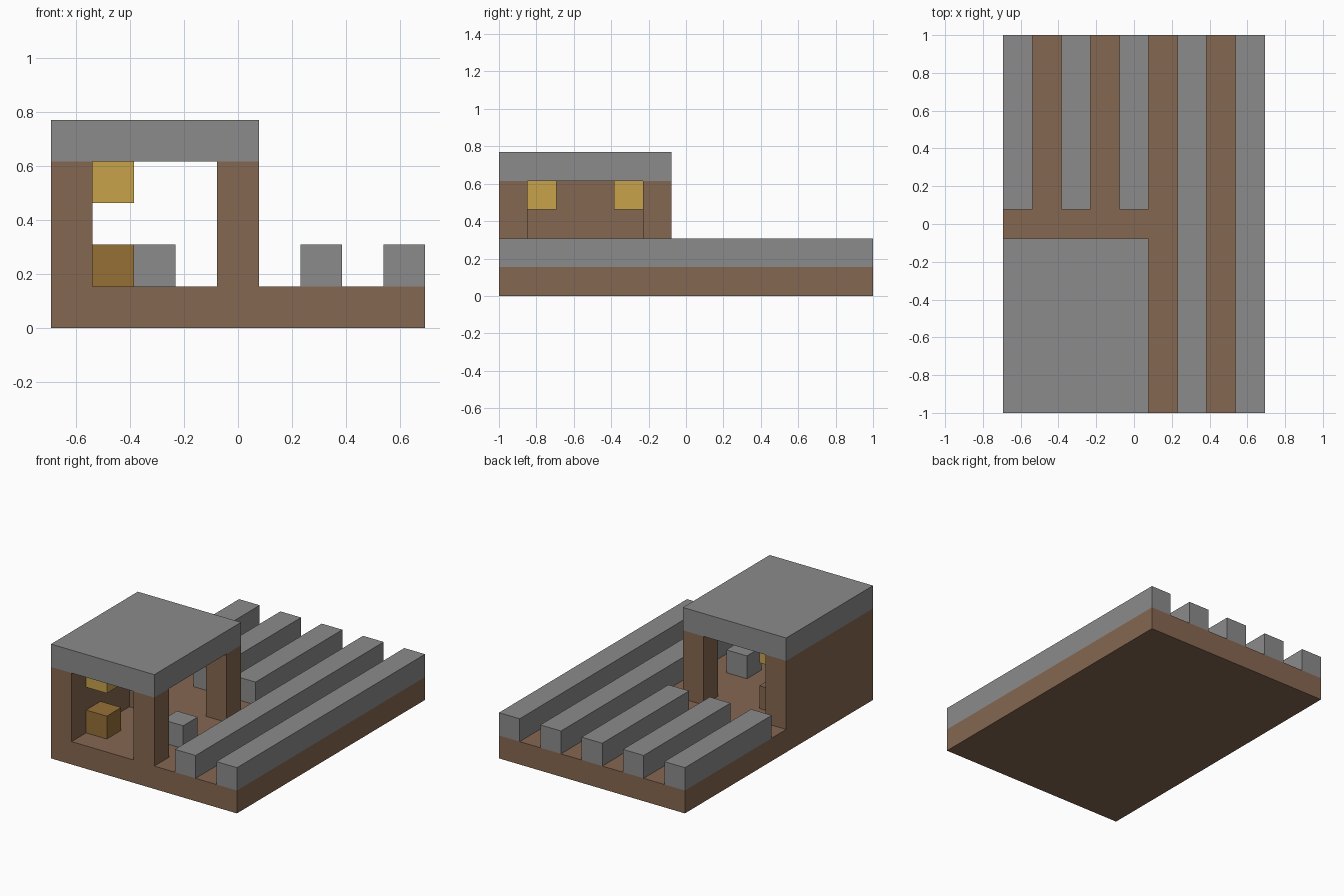
import bpy
import bmesh

U = 2 / 13            # one building block
WIDTH, DEPTH = 9, 13  # footprint in blocks

cube = bpy.data.objects.get("Cube")
if cube:
    bpy.data.objects.remove(cube, do_unlink=True)


def material(name, rgb):
    mat = bpy.data.materials.new(name)
    mat.use_nodes = True
    mat.diffuse_color = (*rgb, 1)
    bsdf = next(n for n in mat.node_tree.nodes if n.type == 'BSDF_PRINCIPLED')
    bsdf.inputs["Base Color"].default_value = (*rgb, 1)
    return mat


stone = material("grey stone", (0.26, 0.26, 0.26))
wood = material("brown wood", (0.235, 0.136, 0.082))
gold = material("yellow gold", (0.57, 0.36, 0.07))
ochre = material("dark ochre", (0.30, 0.16, 0.037))


def block(name, corner, size, mat):
    """Box given in block units, counted from the front left floor corner."""
    mesh = bpy.data.meshes.new(name)
    bm = bmesh.new()
    bmesh.ops.create_cube(bm, size=1)
    origin = (-WIDTH / 2, -DEPTH / 2, 0)
    for v in bm.verts:
        v.co = [(o + c + (p + 0.5) * s) * U
                for o, c, p, s in zip(origin, corner, v.co, size)]
    bm.to_mesh(mesh)
    bm.free()
    mesh.materials.append(mat)
    obj = bpy.data.objects.new(name, mesh)
    bpy.context.collection.objects.link(obj)
    return obj


# Floor slab
block("floor", (0, 0, 0), (WIDTH, DEPTH, 1), wood)

# Rows: short ones behind the hut, full length ones beside it
for x in range(0, WIDTH, 2):
    start = 7 if x < 5 else 0
    block("row", (x, start, 1), (1, DEPTH - start, 1), stone)

# Hut: solid side wall, two posts and a flat roof
block("side_wall", (0, 0, 1), (1, 6, 3), wood)
for y in (0, 5):
    block("post", (4, y, 1), (1, 1, 3), wood)
block("roof", (0, 0, 4), (5, 6, 1), stone)

# Furnishings inside the hut
for y in (1, 4):
    block("hanging_lamp", (1, y, 3), (1, 1, 1), gold)
block("chest", (1, 1, 1), (1, 1, 1), ochre)
block("bench", (1, 4, 1), (1, 1, 1), wood)
block("step_stone", (4, 2, 1), (1, 1, 1), stone)
